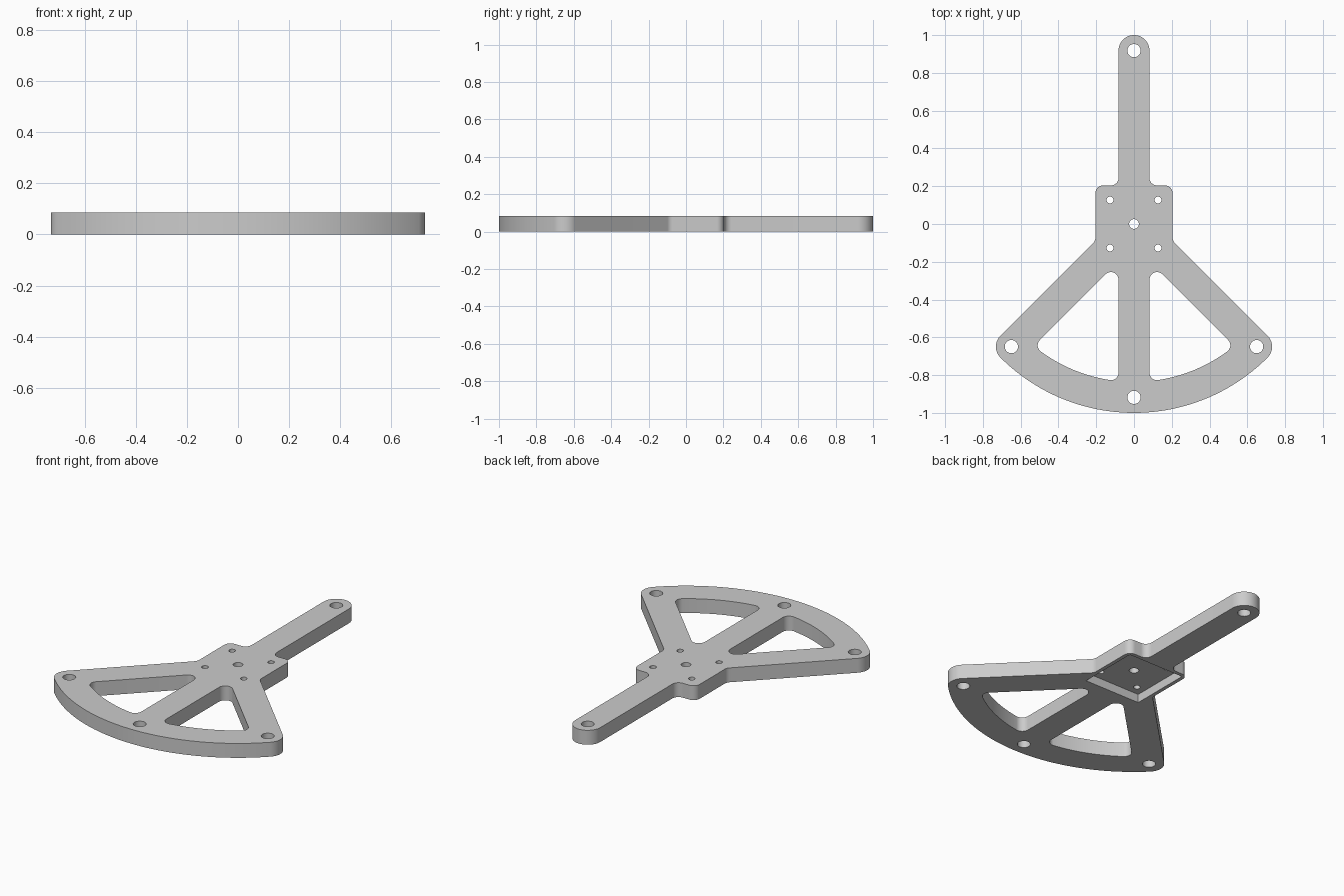
import bpy, bmesh
from math import sin, cos, asin, sqrt, radians, degrees, ceil

cube = bpy.data.objects.get("Cube")
if cube:
    bpy.data.objects.remove(cube, do_unlink=True)

# Main dimensions
THICK = 0.085        # plate thickness
POCKET = 0.05        # pocket depth from below
POCKET_HALF = 0.182
W = 0.082            # half width of every arm
REACH = 0.918        # distance of the mounting holes
HUB = 0.204          # half width of the hub
ROUND = 0.04         # small fillets
BOLT = 0.127         # bolt pattern half spacing


def polar(radius, angle):
    return radius * cos(radians(angle)), radius * sin(radians(angle))


def arc(centre, radius, start, end, step=6):
    n = max(2, ceil(abs(end - start) / step))
    points = []
    for i in range(n + 1):
        x, y = polar(radius, start + (end - start) * i / n)
        points.append((centre[0] + x, centre[1] + y))
    return points


def circle(centre, radius):
    return arc(centre, radius, 0, 360, 10)[:-1]


def mirrored(points):
    return [(-x, y) for x, y in reversed(points)]


# Outer outline: right half from the tip to the middle of the rim, then mirrored
half = arc((0, REACH), W, 90, 0)
half += arc((W + ROUND, HUB + ROUND), ROUND, 180, 270, 10)
half += arc((HUB - ROUND, HUB - ROUND), ROUND, 90, 0, 10)
notch_y = sqrt(2) * (W + ROUND) - HUB - ROUND
half += arc((HUB + ROUND, notch_y), ROUND, 180, 225, 9)
half += arc(polar(REACH, -45), W, 45, -45)
half += arc((0, 0), REACH + W, -45, -90, 2)[1:]
outline = half + mirrored(half[1:-1])

# Wedge window between the middle and the diagonal arm
inset = W + ROUND
inner = REACH - W
swing = degrees(asin(inset / (inner - ROUND)))
window = arc(polar(inset / sin(radians(22.5)), -67.5), ROUND, 180, 45, 9)
window += arc(polar(inner - ROUND, -45 - swing), ROUND, 45, -45 - swing, 9)
window += arc((0, 0), inner, -45 - swing, swing - 90, 2)[1:-1]
window += arc(polar(inner - ROUND, swing - 90), ROUND, swing - 90, -180, 9)

# Holes
mounts = [circle(polar(REACH, a), 0.035) for a in (90, -45, -90, -135)]
bolts = [circle((sx * BOLT, sy * BOLT), 0.018) for sx in (-1, 1) for sy in (-1, 1)]
bolts.append(circle((0, 0), 0.026))
p = POCKET_HALF
pocket = [(-p, -p), (p, -p), (p, p), (-p, p)]
through = [outline, window, mirrored(window)] + mounts

bm = bmesh.new()


def cap(loops, z):
    """Flat face bounded by the first loop, pierced by the others."""
    edges = []
    for loop in loops:
        verts = [bm.verts.new((x, y, z)) for x, y in loop]
        edges += [bm.edges.new((a, b)) for a, b in zip(verts, verts[1:] + verts[:1])]
    bmesh.ops.triangle_fill(bm, edges=edges, use_beauty=True)


def wall(loop, low, high):
    rings = [[bm.verts.new((x, y, z)) for x, y in loop] for z in (low, high)]
    for i in range(len(loop)):
        bm.faces.new((rings[0][i - 1], rings[0][i], rings[1][i], rings[1][i - 1]))


# Plate: top, underside, pocket floor and all walls
cap(through + bolts, THICK)
cap(through + [pocket], 0)
cap([pocket] + bolts, POCKET)
for loop in through:
    wall(loop, 0, THICK)
for loop in bolts:
    wall(loop, POCKET, THICK)
wall(pocket, 0, POCKET)
bmesh.ops.remove_doubles(bm, verts=bm.verts, dist=0.0001)
bmesh.ops.recalc_face_normals(bm, faces=bm.faces)

mesh = bpy.data.meshes.new("arm_plate")
bm.to_mesh(mesh)
bm.free()
plate = bpy.data.objects.new("arm_plate", mesh)
bpy.context.collection.objects.link(plate)

# Grey material
grey = bpy.data.materials.new("plain_grey")
grey.use_nodes = True
colour = (0.6, 0.6, 0.6, 1)
grey.diffuse_color = colour
grey.node_tree.nodes["Principled BSDF"].inputs["Base Color"].default_value = colour
mesh.materials.append(grey)

bpy.ops.object.select_all(action="DESELECT")
plate.select_set(True)
bpy.context.view_layer.objects.active = plate
bpy.ops.object.shade_smooth_by_angle(angle=radians(30))
